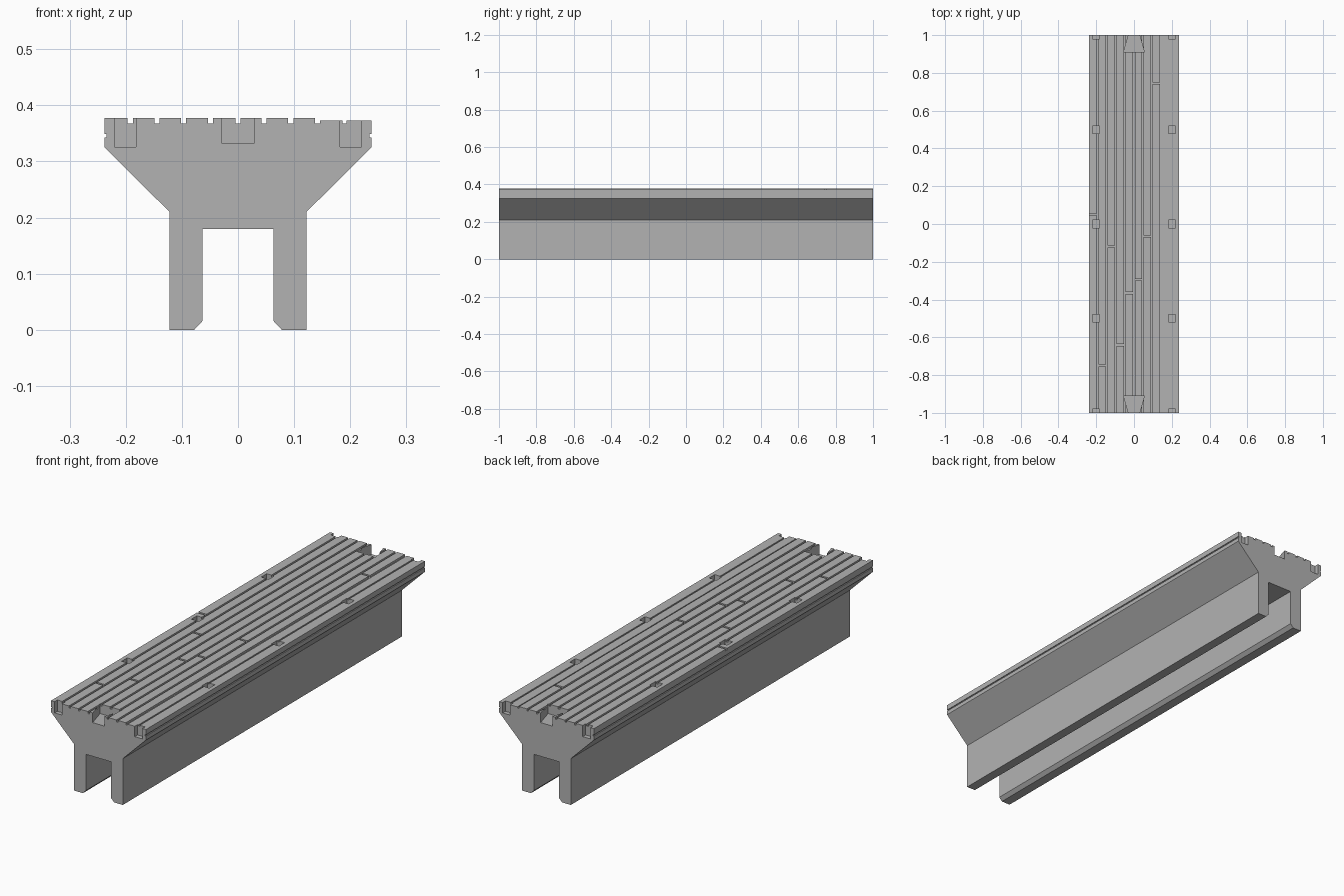
import bpy, bmesh

if "Cube" in bpy.data.objects:
    bpy.data.objects.remove(bpy.data.objects["Cube"])

TOP, FLOOR = 0.377, 0.368      # plank surface and groove floor
GROOVES = [-0.192, -0.144, -0.097, -0.049, 0.0, 0.0465, 0.094, 0.142, 0.19]

concrete = bpy.data.materials.new("concrete grey")
concrete.diffuse_color = (0.45, 0.45, 0.45, 1)
concrete.use_nodes = True
concrete.node_tree.nodes["Principled BSDF"].inputs["Base Color"].default_value = concrete.diffuse_color


def prism(name, points, axis, start, end):
    """Extrude a 2D outline along y (points are x, z) or z (points are x, y)."""
    bm = bmesh.new()
    place = (lambda a, b: (a, start, b)) if axis == 'y' else (lambda a, b: (a, b, start))
    face = bm.faces.new([bm.verts.new(place(a, b)) for a, b in points])
    ext = bmesh.ops.extrude_face_region(bm, geom=[face])
    d = end - start
    bmesh.ops.translate(bm, vec=(0, d, 0) if axis == 'y' else (0, 0, d),
                        verts=[v for v in ext['geom'] if isinstance(v, bmesh.types.BMVert)])
    bmesh.ops.recalc_face_normals(bm, faces=bm.faces)
    mesh = bpy.data.meshes.new(name)
    bm.to_mesh(mesh)
    bm.free()
    obj = bpy.data.objects.new(name, mesh)
    bpy.context.collection.objects.link(obj)
    mesh.materials.append(concrete)
    return obj


def rect(x0, x1, y0, y1):
    return [(x0, y0), (x1, y0), (x1, y1), (x0, y1)]


# Beam section: legs, flared sides, side grooves and plank grooves
side = [(0.063, 0.18), (0.063, 0.016), (0.078, 0), (0.122, 0), (0.122, 0.21),
        (0.238, 0.325), (0.238, 0.343), (0.234, 0.343), (0.234, 0.349), (0.238, 0.349)]
deck = [(-0.238, TOP)]
for g in GROOVES:
    w = 0.0035 if g > 0.15 else 0.0045
    left = TOP if g < 0.15 else 0.373
    right = TOP if g < 0.14 else 0.373
    deck += [(g - w, left), (g - w, FLOOR), (g + w, FLOOR), (g + w, right)]
deck.append((0.238, 0.373))
profile = side + deck[::-1] + [(-x, z) for x, z in side[::-1]]
beam = prism("bench_beam", profile, 'y', -1, 1)

cutters = []
# Square post pockets along both edges
for sx in (-1, 1):
    for y in (-1, -0.5, 0, 0.5, 1):
        x = sx * 0.201
        cutters.append(prism("pocket_cutter", rect(x - 0.019, x + 0.019, y - 0.02, y + 0.02),
                             'z', 0.326, 0.4))

# Dovetail sockets at both ends
for s in (-1, 1):
    cutters.append(prism("dovetail_cutter", [(-0.0277, s * 1.005), (0.0277, s * 1.005),
                                             (0.055, s * 0.91), (-0.055, s * 0.91)],
                         'z', 0.333, 0.4))

# Plank butt joints, one per board
edges = [-0.245] + GROOVES[:-1]
for i, y in enumerate((0.05, -0.75, -0.12, -0.64, -0.365, -0.295, -0.065, 0.745)):
    cutters.append(prism("joint_cutter", rect(edges[i], edges[i + 1], y - 0.005, y + 0.005),
                         'z', FLOOR + 0.0003, 0.4))

for c in cutters:
    c.hide_render = True
    c.hide_viewport = True
    mod = beam.modifiers.new(c.name, 'BOOLEAN')
    mod.operation = 'DIFFERENCE'
    mod.solver = 'EXACT'
    mod.object = c
